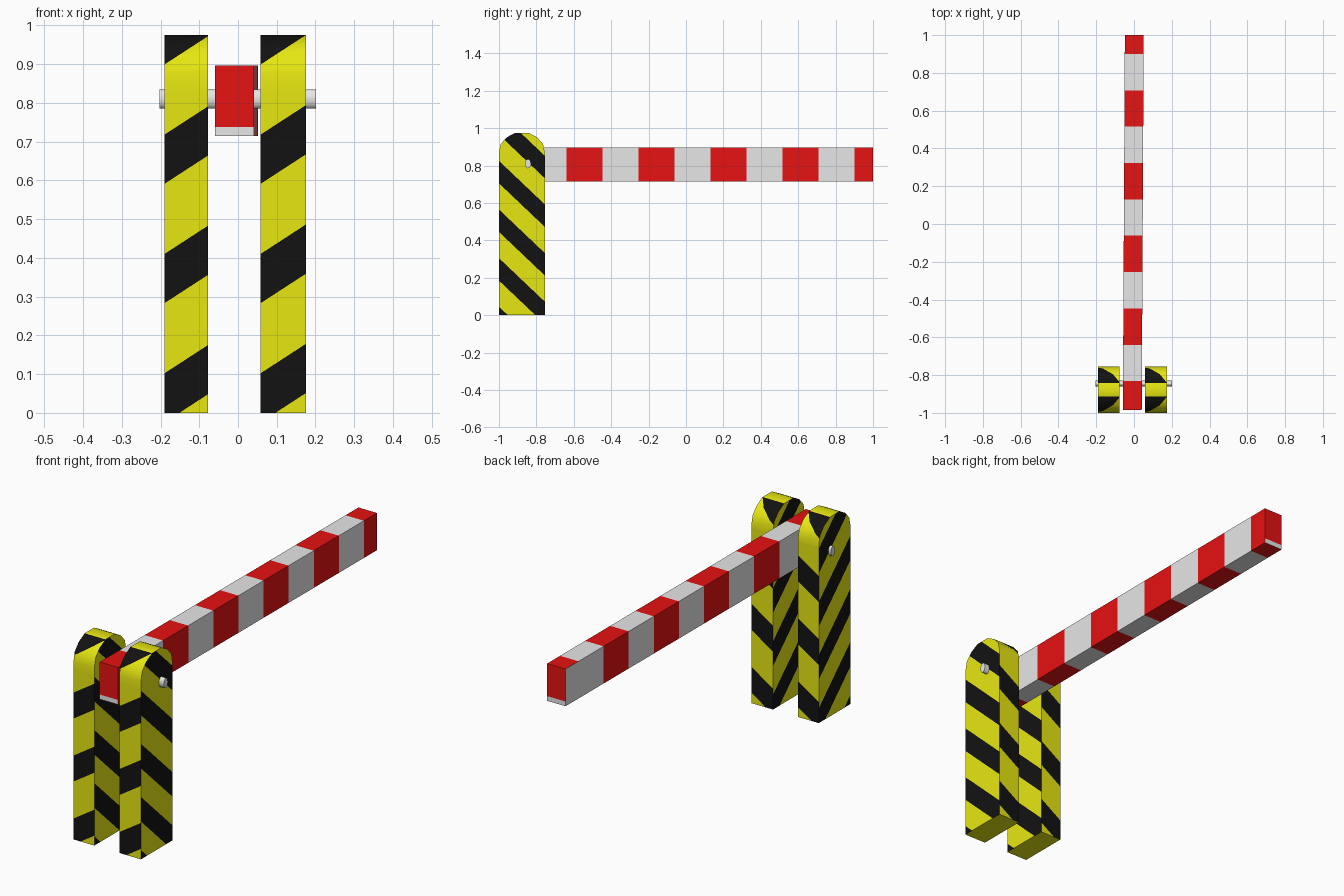
import bpy, bmesh, math
from mathutils import Vector

if "Cube" in bpy.data.objects:
    bpy.data.objects.remove(bpy.data.objects["Cube"])


def material(name, rgb):
    m = bpy.data.materials.new(name)
    m.diffuse_color = (*rgb, 1)
    m.use_nodes = True
    m.node_tree.nodes["Principled BSDF"].inputs["Base Color"].default_value = m.diffuse_color
    return m


YELLOW = material("yellow", (0.8, 0.8, 0.006))
BLACK = material("black", (0.006, 0.006, 0.006))
RED = material("red", (0.8, 0.006, 0.006))
WHITE = material("white", (0.8, 0.8, 0.8))


def prism(profile, x0, x1):
    """Extrude a (y, z) outline along x."""
    bm = bmesh.new()
    face = bm.faces.new([bm.verts.new((x0, y, z)) for y, z in profile])
    ext = bmesh.ops.extrude_face_region(bm, geom=[face])["geom"]
    bmesh.ops.translate(bm, vec=(x1 - x0, 0, 0),
                        verts=[v for v in ext if isinstance(v, bmesh.types.BMVert)])
    bmesh.ops.recalc_face_normals(bm, faces=bm.faces)
    return bm


def cut(bm, point, normal, test):
    """Split the faces that pass the test along a plane."""
    bm.normal_update()
    faces = [f for f in bm.faces if test(f.normal)]
    geom = set(faces)
    for f in faces:
        geom.update(f.edges)
        geom.update(f.verts)
    bmesh.ops.bisect_plane(bm, geom=list(geom), dist=1e-5,
                           plane_co=point, plane_no=Vector(normal).normalized())


def finish(bm, name, mats, rule):
    bm.normal_update()
    for f in bm.faces:
        f.material_index = rule(f.calc_center_median_weighted(), f.normal)
    mesh = bpy.data.meshes.new(name)
    bm.to_mesh(mesh)
    bm.free()
    ob = bpy.data.objects.new(name, mesh)
    bpy.context.collection.objects.link(ob)
    for m in mats:
        mesh.materials.append(m)
    return ob


def smooth(ob):
    bpy.ops.object.select_all(action='DESELECT')
    ob.select_set(True)
    bpy.context.view_layer.objects.active = ob
    bpy.ops.object.shade_smooth_by_angle(angle=math.radians(40))


# Posts: rounded-top slabs with slanted hazard stripes
half = [(0.1225, 0), (0.1225, 0.87), (0.113, 0.915), (0.082, 0.95), (0.036, 0.975)]
outline = [(-0.8775 + y, z) for y, z in half] + [(-0.8775 - y, z) for y, z in reversed(half)]
SIDE_SLOPE, SIDE_START, SIDE_STEP, SIDE_WIDTH = 0.95, 0.185, 0.26, 0.12
END_SLOPE, END_START, END_STEP, END_WIDTH = 0.65, -0.025, 0.308, 0.127


def is_side(n):
    return abs(n.x) > 0.5


def is_end(n):
    return abs(n.x) < 0.5 and abs(n.z) < 0.95


def post(name, x0, x1):
    bm = prism(outline, x0, x1)
    for k in range(-1, 5):
        for w in (0, SIDE_WIDTH):
            c = SIDE_START + k * SIDE_STEP + w
            cut(bm, (0, -1, c), (0, SIDE_SLOPE, 1), is_side)
        for w in (0, END_WIDTH):
            c = END_START + k * END_STEP + w
            cut(bm, (x0, 0, c), (-END_SLOPE, 0, 1), is_end)

    def rule(p, n):
        if is_side(n):
            return int((p.z + SIDE_SLOPE * (p.y + 1) - SIDE_START) % SIDE_STEP < SIDE_WIDTH)
        if is_end(n):
            return int((p.z - END_SLOPE * (p.x - x0) - END_START) % END_STEP < END_WIDTH)
        return 0

    smooth(finish(bm, name, (YELLOW, BLACK), rule))


post("left_post", -0.19, -0.077)
post("right_post", 0.058, 0.175)

# Barrier arm: long box with red and white bands, turned very slightly
Y0, Y1, Z0, Z1 = -0.985, 1.0, 0.715, 0.897
STEP, FIRST = 0.1925, -0.832
bm = prism([(Y0, Z0), (Y1, Z0), (Y1, Z1), (Y0, Z1)], -0.05, 0.05)
for i in range(10):
    cut(bm, (0, FIRST + i * STEP, 0), (0, 1, 0), lambda n: abs(n.y) < 0.5)
cut(bm, (0, 0, 0.738), (0, 0, 1), lambda n: abs(n.y) > 0.5)


def arm_rule(p, n):
    if abs(n.y) > 0.5:
        return int(p.z < 0.738)
    if n.x < -0.5 and p.y > 0.9:
        return 1
    return math.floor((p.y - FIRST) / STEP + 1) % 2 ^ 1 ^ 1


arm = finish(bm, "barrier_arm", (RED, WHITE), arm_rule)
for v in arm.data.vertices:
    v.co.x += -0.009 + 0.0105 * (v.co.y - Y0) / (Y1 - Y0)

# Pivot pin through both posts
bpy.ops.mesh.primitive_cylinder_add(vertices=12, radius=1, depth=1,
                                    location=(-0.001, -0.845, 0.81),
                                    rotation=(0, math.pi / 2, 0))
pin = bpy.context.object
pin.name = "pivot_pin"
pin.scale = (0.025, 0.016, 0.404)
pin.data.materials.append(WHITE)
smooth(pin)
